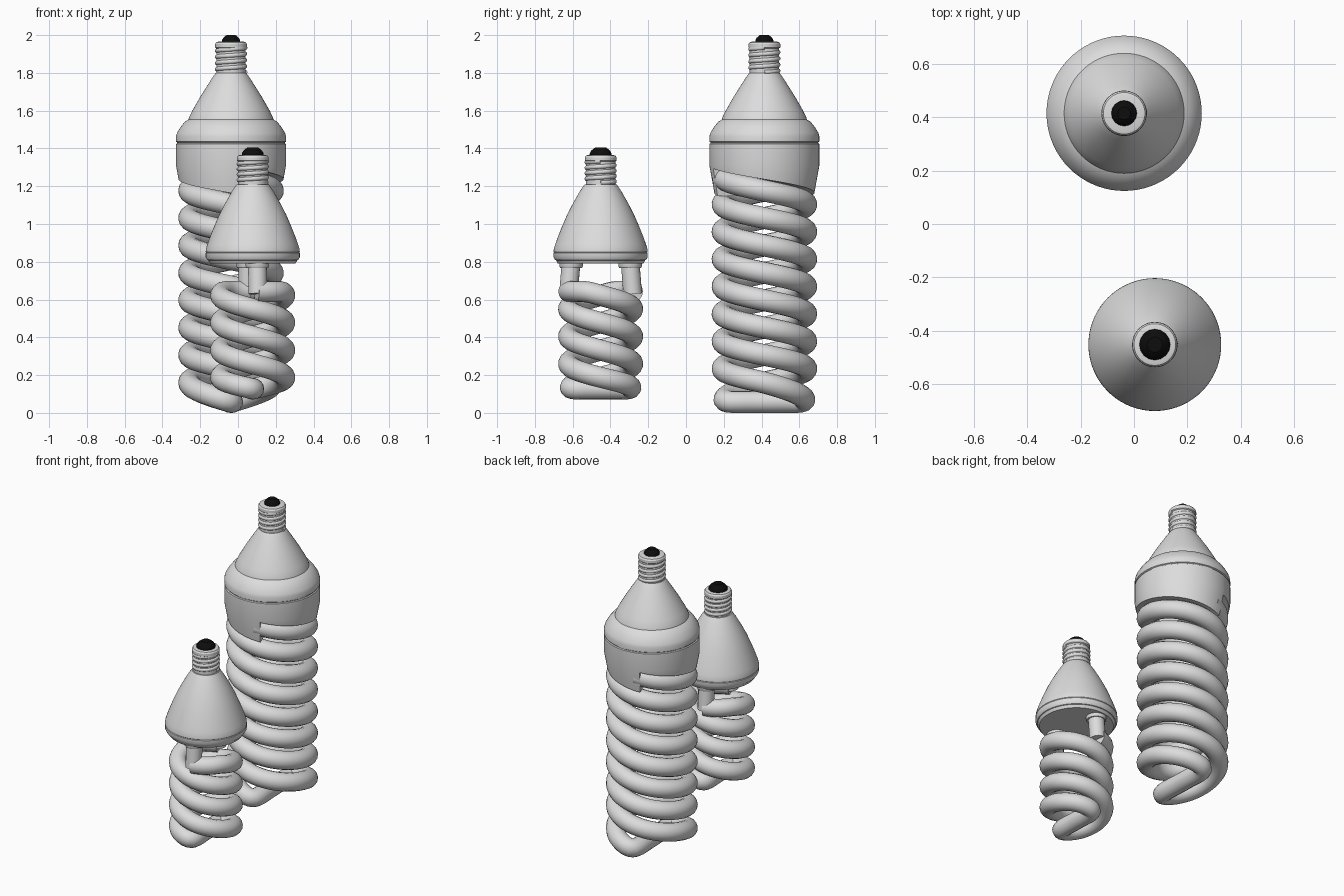
import bpy, bmesh
from math import sin, cos, pi, radians
from mathutils import Vector

cube = bpy.data.objects.get("Cube")
if cube:
    bpy.data.objects.remove(cube, do_unlink=True)


def material(name, value):
    m = bpy.data.materials.new(name)
    m.use_nodes = True
    color = (value, value, value, 1)
    m.diffuse_color = color
    m.node_tree.nodes["Principled BSDF"].inputs["Base Color"].default_value = color
    return m


GREY = material("light grey", 0.72)
BLACK = material("black", 0.004)


def finish(obj, mat):
    obj.data.materials.clear()
    obj.data.materials.append(mat)
    bpy.ops.object.select_all(action="DESELECT")
    obj.select_set(True)
    bpy.context.view_layer.objects.active = obj
    if obj.type == "CURVE":
        bpy.ops.object.convert(target="MESH")
        obj = bpy.context.object
    bpy.ops.object.shade_smooth_by_angle(angle=radians(32))


def lathe(name, center, profile, mat=GREY, segments=72, angles=None):
    """Revolve (radius, z) pairs; profile may be a function of the angle."""
    angles = angles or [2 * pi * i / segments for i in range(segments)]
    bm = bmesh.new()
    columns = []
    for a in angles:
        pts = profile(a) if callable(profile) else profile
        columns.append([bm.verts.new((center[0] + r * cos(a), center[1] + r * sin(a), z))
                        for r, z in pts])
    for i, col in enumerate(columns):
        nxt = columns[(i + 1) % len(columns)]
        for j in range(len(col) - 1):
            bm.faces.new((col[j], col[j + 1], nxt[j + 1], nxt[j]))
    bmesh.ops.remove_doubles(bm, verts=bm.verts, dist=0.0002)
    bmesh.ops.recalc_face_normals(bm, faces=bm.faces)
    mesh = bpy.data.meshes.new(name)
    bm.to_mesh(mesh)
    bm.free()
    obj = bpy.data.objects.new(name, mesh)
    bpy.context.collection.objects.link(obj)
    finish(obj, mat)


def tube(name, points, radius, mat=GREY):
    """Round tube along a smooth path."""
    curve = bpy.data.curves.new(name, "CURVE")
    curve.dimensions = "3D"
    curve.bevel_depth = radius
    curve.bevel_resolution = 6
    curve.use_fill_caps = True
    spline = curve.splines.new("NURBS")
    spline.points.add(len(points) - 1)
    for p, co in zip(spline.points, points):
        p.co = (*co, 1)
    spline.order_u = 4
    spline.use_endpoint_u = True
    spline.resolution_u = 3
    obj = bpy.data.objects.new(name, curve)
    bpy.context.collection.objects.link(obj)
    finish(obj, mat)


def polar(center, r, deg, z):
    a = radians(deg)
    return Vector((center[0] + r * cos(a), center[1] + r * sin(a), z))


def double_coil(name, center, r, radius, start, end, z_end, z_bar, z_max):
    """Two intertwined strands joined by a bar across the bottom."""
    drop = 0.145 / 180
    step = 15
    strand = []
    d = start
    while d <= end - step:
        z = min(z_end + (end - d) * drop, z_max)
        ease = max(0, 1 - (end - d) / 90)
        strand.append((r, d, z + (z_bar - z_end) * ease))
        d += step
    strand += [(r * 0.97, end, z_bar), (r * 0.62, end + 4, z_bar), (r * 0.25, end, z_bar)]
    first = [polar(center, *s) for s in strand]
    second = [polar(center, q, deg + 180, z) for q, deg, z in reversed(strand)]
    tube(name, first + second, radius)


def screw_base(prefix, center, low, high, tip_r, tip_top):
    """Threaded cap with a dark contact on top."""
    lathe(prefix + "_screw_cap", center,
          [(0, low - 0.01), (0.078, low - 0.01), (0.078, high - 0.035), (0.084, high - 0.03),
           (0.084, high - 0.012), (0.078, high - 0.003), (0.068, high), (0, high)], segments=48)
    turns = 4
    count = turns * 16
    z0, z1 = low + 0.008, high - 0.032
    tube(prefix + "_screw_thread",
         [polar(center, 0.075, i * 22.5, z0 + (z1 - z0) * i / count)
          for i in range(count + 1)], 0.012)
    lathe(prefix + "_contact", center,
          [(0, high - 0.01), (tip_r, high - 0.01), (tip_r, high + 0.008),
           (tip_r * 0.85, high + (tip_top - high) * 0.6),
           (tip_r * 0.5, tip_top), (0, tip_top)], BLACK, 16)


# Large bulb: screw base and conical housing
LARGE = (-0.037, 0.415)
screw_base("large", LARGE, 1.795, 1.965, 0.048, 2.0)
lathe("large_housing", LARGE,
      [(0, 1.80), (0.08, 1.80), (0.088, 1.79), (0.105, 1.765), (0.162, 1.675),
       (0.205, 1.60), (0.222, 1.565), (0.225, 1.553), (0.229, 1.55), (0.243, 1.543),
       (0.268, 1.512), (0.286, 1.482), (0.291, 1.465), (0.291, 1.436),
       (0.285, 1.432), (0.285, 1.424), (0, 1.424)])

# Large bulb: skirt whose lower edge follows the coil and steps up at two notches
NOTCH = 290


def skirt_profile(a):
    along = ((a * 180 / pi) - NOTCH) % 180
    bottom = 1.293 - 0.145 * along / 180
    shoulder = max(bottom + 0.005, 1.31)
    edge = 0.291 - 0.18 * (shoulder - bottom)
    return [(0, 1.428), (0.285, 1.428), (0.291, 1.424), (0.291, shoulder),
            (edge, bottom), (edge - 0.02, bottom), (0.14, bottom), (0, 1.22)]


skirt_angles = sorted(radians(NOTCH + half + d - 360 * (NOTCH + half + d >= 360))
                      for half in (0, 180) for d in [0.01] + list(range(5, 180, 5)) + [179])
lathe("large_skirt", LARGE, skirt_profile, angles=skirt_angles)

# Large bulb: glass coil
double_coil("large_coil", LARGE, 0.224, 0.058, 280, 270 + 360 * 4, 0.089, 0.058, 1.245)

# Small bulb: screw base and bell housing
SMALL = (0.078, -0.452)
screw_base("small", SMALL, 1.21, 1.365, 0.058, 1.405)
lathe("small_housing", SMALL,
      [(0, 1.21), (0.085, 1.21), (0.092, 1.2), (0.112, 1.17), (0.146, 1.11),
       (0.177, 1.05), (0.203, 0.99), (0.225, 0.935), (0.24, 0.893), (0.248, 0.868),
       (0.249, 0.853), (0.246, 0.85), (0.249, 0.847), (0.249, 0.824),
       (0.241, 0.81), (0.236, 0.808), (0.226, 0.79), (0, 0.79)])

# Small bulb: coil, with two straight legs and collars below the housing
double_coil("small_coil", SMALL, 0.171, 0.056, 277, 270 + 360 * 2, 0.115, 0.127, 0.643)
for side, deg in (("front", 279), ("back", 99)):
    top = polar(SMALL, 0.158, deg, 0.8)
    tube(side + "_leg", [top.lerp(polar(SMALL, 0.172, deg, 0.63), t / 4) for t in range(5)], 0.05)
    lathe(side + "_leg_collar", top[:2],
          [(0, 0.795), (0.062, 0.795), (0.062, 0.775), (0.058, 0.768), (0, 0.768)], segments=32)
